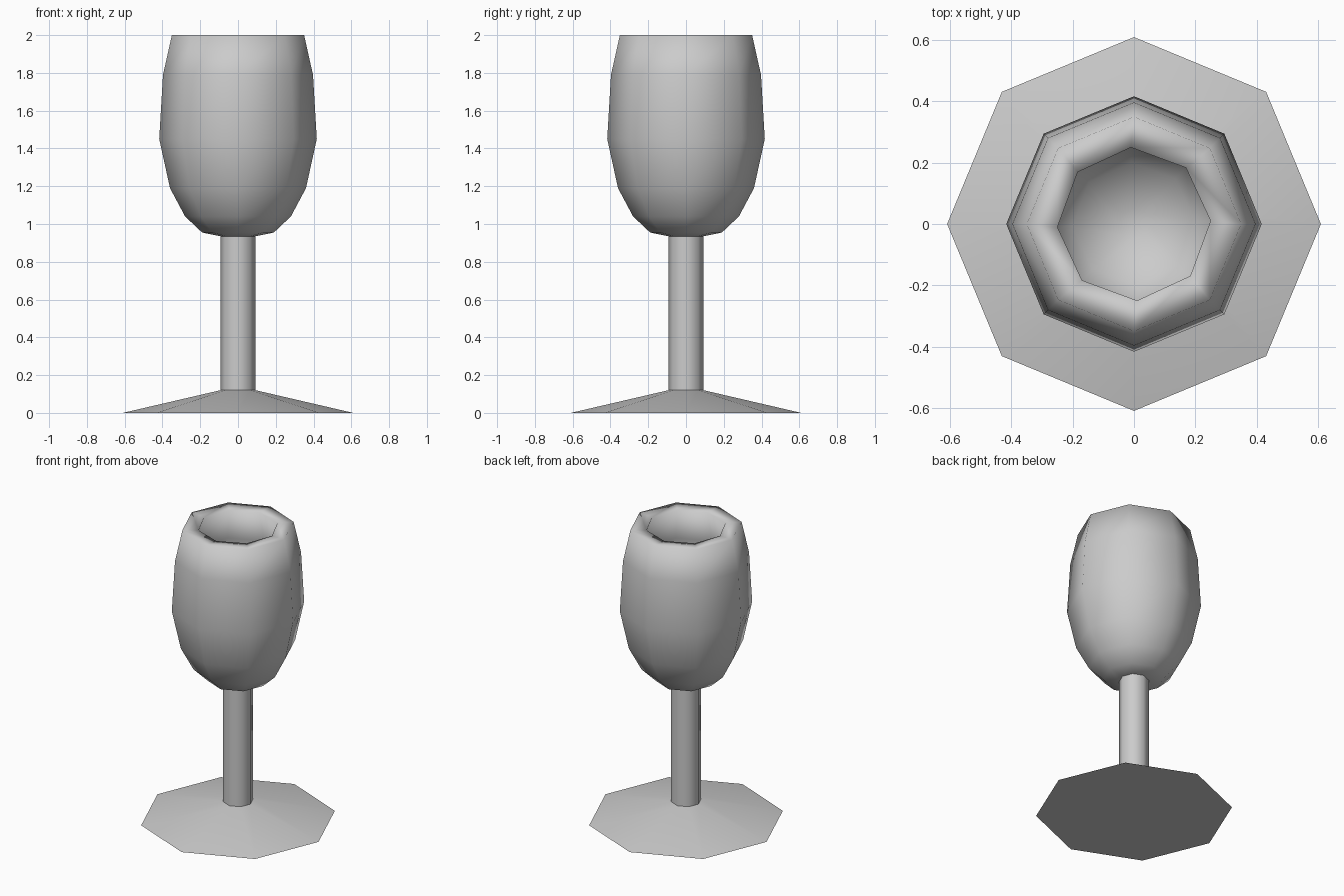
import bpy, bmesh, math

if "Cube" in bpy.data.objects:
    bpy.data.objects.remove(bpy.data.objects["Cube"])

grey = bpy.data.materials.new("plain_grey")
grey.diffuse_color = (0.6, 0.6, 0.6, 1)
grey.use_nodes = True
grey.node_tree.nodes["Principled BSDF"].inputs["Base Color"].default_value = grey.diffuse_color


def lathe(name, profile, smooth_angle, twist_from=999, twist=0.0, sides=8):
    """Spin a (radius, z) profile into an eight-sided closed solid."""
    bm = bmesh.new()
    rings = []
    for k, (r, z) in enumerate(profile):
        if r == 0:
            rings.append([bm.verts.new((0, 0, z))] * sides)
            continue
        off = twist if k >= twist_from else 0
        rings.append([bm.verts.new((r * math.cos(2 * math.pi * i / sides + off),
                                    r * math.sin(2 * math.pi * i / sides + off), z))
                      for i in range(sides)])
    for a, b in zip(rings, rings[1:]):
        for i in range(sides):
            j = (i + 1) % sides
            bm.faces.new(list(dict.fromkeys((a[i], a[j], b[j], b[i]))))
    bmesh.ops.recalc_face_normals(bm, faces=bm.faces[:])
    me = bpy.data.meshes.new(name)
    bm.to_mesh(me)
    bm.free()
    ob = bpy.data.objects.new(name, me)
    bpy.context.collection.objects.link(ob)
    me.materials.append(grey)
    bpy.ops.object.select_all(action='DESELECT')
    ob.select_set(True)
    bpy.context.view_layer.objects.active = ob
    bpy.ops.object.shade_smooth_by_angle(angle=math.radians(smooth_angle))
    return ob


# Flared foot with a flat underside
lathe("foot", [(0, 0), (0.61, 0), (0.093, 0.12), (0, 0.12)], 60)

# Straight stem
lathe("stem", [(0, 0.11), (0.093, 0.11), (0.093, 0.945), (0, 0.945)], 60)

# Hollow bowl: outer wall up to the thick rim, then slightly turned inner wall
outer = [(0, 0.935), (0.093, 0.935), (0.19, 0.955), (0.28, 1.04), (0.36, 1.19),
         (0.417, 1.45), (0.397, 1.79), (0.35, 2.0)]
inner = [(0.25, 1.995), (0.30, 1.78), (0.32, 1.46), (0.275, 1.24),
         (0.20, 1.12), (0.05, 1.06), (0, 1.06)]
lathe("bowl", outer + inner, 180, twist_from=len(outer), twist=math.radians(2.3))
